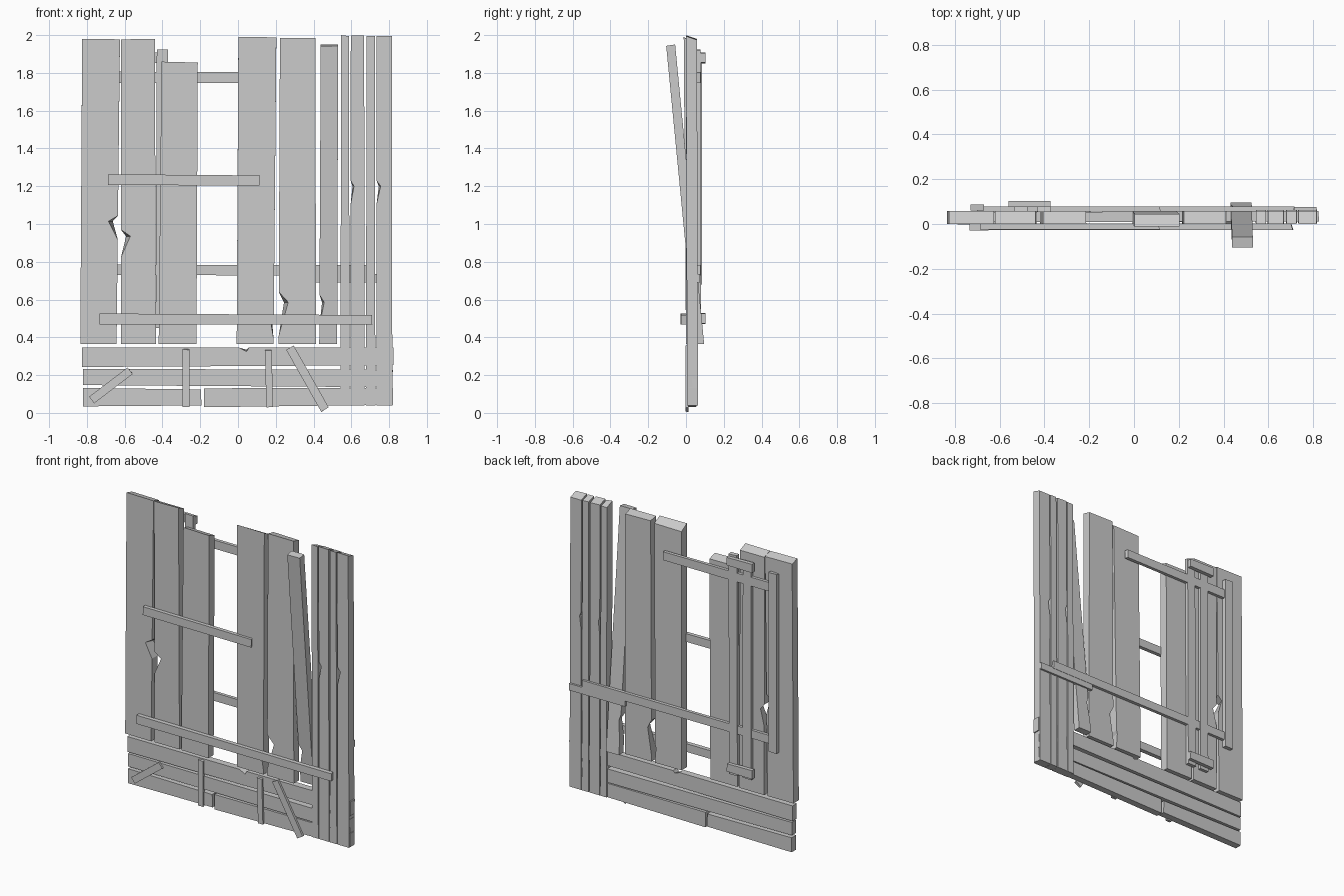
import bpy, bmesh, random
from mathutils import Vector

random.seed(4)


def beam(name, a, b, wa, wb, ya, yb, t, notches=(), rough=0.006, bevel=0.0):
    """Rough-sawn board from a to b (x, z); front face at y = ya..yb, thickness t.
    Notches are (side, distance from a, depth, height): side 1 = right of travel."""
    a, b = Vector(a), Vector(b)
    length = (b - a).length
    d = (b - a) / length
    n = Vector((d.y, -d.x))

    def outline(scale, cut):
        pts = []
        for side in (1, -1):
            row = [(0, wa / 2)]
            for s, u, depth, h in sorted(k for k in notches if k[0] == side):
                w = wa + (wb - wa) * u / length
                row += [(u - h * 0.8, w / 2), (u, w / 2 - depth * scale), (u + h * 0.25, w / 2)]
            row.append((length - random.uniform(0, rough) - cut, wb / 2))
            if side == -1:
                row.reverse()
            pts += [(u, side * w) for u, w in row]
        return pts

    bm = bmesh.new()
    loops = []
    for y_off, scale, cut in ((0, 1.0, 0), (t, 0.55, bevel)):
        ring = []
        for u, w in outline(scale, cut):
            p = a + d * u + n * w
            y = ya + (yb - ya) * u / length + y_off
            ring.append(bm.verts.new((p.x, y, p.y)))
        loops.append(ring)
    front, back = loops
    bm.faces.new(front)
    bm.faces.new(back[::-1])
    for i in range(len(front)):
        j = (i + 1) % len(front)
        bm.faces.new((front[j], front[i], back[i], back[j]))
    bmesh.ops.recalc_face_normals(bm, faces=bm.faces)
    mesh = bpy.data.meshes.new(name)
    bm.to_mesh(mesh)
    bm.free()
    obj = bpy.data.objects.new(name, mesh)
    bpy.context.collection.objects.link(obj)
    return obj


# Wide upright planks: bottom left/right, top left/right, top z, front y, notches, end bevel
planks = [
    (-0.835, -0.643, -0.825, -0.625, 1.98, 0.0, 0.0, [(1, 0.65, 0.05, 0.12)], 0.015),
    (-0.62, -0.435, -0.62, -0.44, 1.98, 0.002, 0.0, [(-1, 0.57, 0.05, 0.14)], 0.02),
    (-0.42, -0.22, -0.405, -0.213, 1.86, 0.0, 0.0, [], 0.02),
    (-0.007, 0.188, 0.002, 0.203, 1.99, 0.0, -0.012, [(1, 0.1, 0.012, 0.09)], 0.03),
    (0.215, 0.413, 0.222, 0.41, 1.99, 0.0, 0.0, [(-1, 0.22, 0.05, 0.22)], 0.015),
    (0.43, 0.525, 0.438, 0.53, 1.945, 0.048, -0.105, [(-1, 0.22, 0.025, 0.16)], -0.01),
]
for i, (b0, b1, t0, t1, top, ya, yb, notch, bev) in enumerate(planks):
    beam(f"upright_plank_{i + 1}", ((b0 + b1) / 2, 0.365), ((t0 + t1) / 2, top),
         b1 - b0, t1 - t0, ya, yb, 0.048 if i == 5 else 0.057, notch, bevel=bev)

# Narrow full-height studs on the right
studs = [(0.543, 0.59, []), (0.595, 0.67, [(-1, 1.16, 0.018, 0.12)]),
         (0.678, 0.727, []), (0.732, 0.817, [(-1, 1.16, 0.022, 0.12)])]
for i, (x0, x1, notch) in enumerate(studs):
    x = (x0 + x1) / 2
    beam(f"right_stud_{i + 1}", (x, 0.04), (x, 2.0), x1 - x0, x1 - x0 - 0.004,
         0.006, 0.0, 0.058, notch, bevel=0.02)

# Horizontal base boards
beam("base_board_top", (-0.825, 0.294), (0.827, 0.3), 0.102, 0.095, 0.008, 0.012, 0.045,
     [(-1, 0.87, 0.022, 0.05)])
beam("base_board_middle", (-0.82, 0.19), (0.82, 0.182), 0.086, 0.092, 0.008, 0.012, 0.045)
beam("base_board_lower_left", (-0.82, 0.083), (-0.193, 0.082), 0.097, 0.085, 0.008, 0.008, 0.047)
beam("base_board_lower_right", (-0.18, 0.08), (0.823, 0.088), 0.1, 0.09, 0.008, 0.012, 0.045)

# Battens nailed across the front
beam("front_batten_upper", (-0.688, 1.235), (0.117, 1.23), 0.056, 0.054, -0.024, -0.024, 0.026, bevel=0.01)
beam("front_batten_lower", (-0.733, 0.497), (0.713, 0.493), 0.058, 0.05, -0.028, -0.026, 0.029, bevel=0.01)

# Small slats on the base boards
slats = [((-0.275, 0.03), (-0.275, 0.338), 0.036), ((0.168, 0.03), (0.16, 0.335), 0.036),
         ((-0.775, 0.068), (-0.57, 0.224), 0.044), ((0.275, 0.345), (0.463, 0.013), 0.046)]
for i, (a, b, w) in enumerate(slats):
    beam(f"base_slat_{i + 1}", a, b, w, w, -0.003, -0.003, 0.017)

# Back rails, back post and patch
beam("back_rail_upper", (-0.7, 1.777), (0.12, 1.775), 0.06, 0.056, 0.055, 0.055, 0.022)
beam("back_rail_lower", (-0.7, 0.757), (0.72, 0.755), 0.055, 0.055, 0.055, 0.055, 0.022)
beam("back_rail_end", (0.4, 0.712), (0.815, 0.712), 0.045, 0.045, 0.055, 0.055, 0.02)
beam("back_post", (-0.7, 0.68), (-0.7, 1.88), 0.06, 0.06, 0.06, 0.06, 0.026)
beam("patch_slat_left", (-0.505, 0.45), (-0.505, 1.9), 0.065, 0.06, 0.054, 0.054, 0.024)
beam("patch_slat_right", (-0.405, 0.45), (-0.4, 1.925), 0.062, 0.06, 0.056, 0.054, 0.024)
for name, z in (("patch_block_upper", 1.88), ("patch_block_lower", 0.5)):
    beam(name, (-0.56, z), (-0.372, z), 0.058, 0.052, 0.076, 0.076, 0.027)
